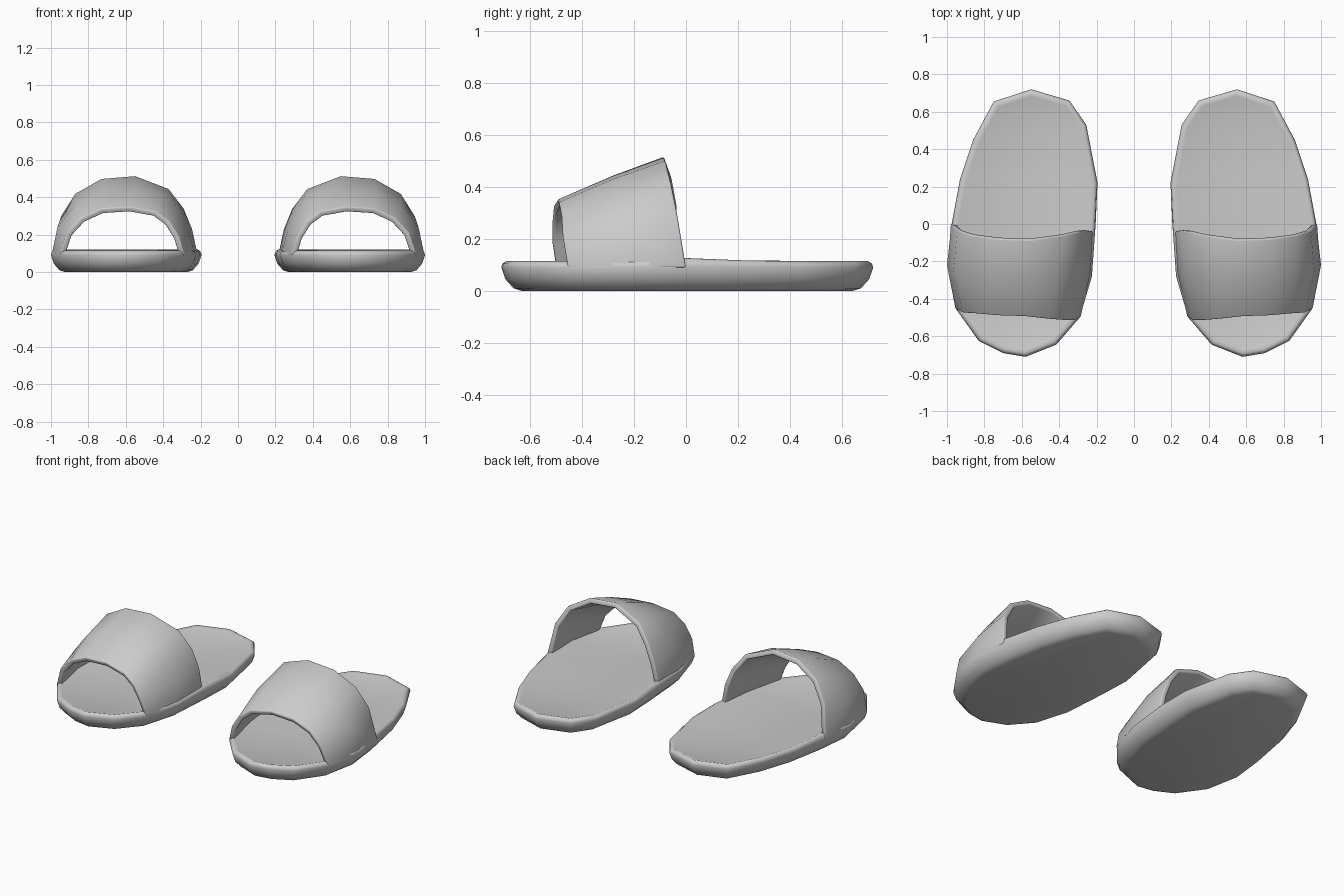
import bpy, bmesh, math
from mathutils import Vector

cube = bpy.data.objects.get("Cube")
if cube:
    bpy.data.objects.remove(cube, do_unlink=True)

grey = bpy.data.materials.new("soft_grey")
grey.use_nodes = True
colour = (0.6, 0.6, 0.6, 1)
grey.diffuse_color = colour
grey.node_tree.nodes["Principled BSDF"].inputs["Base Color"].default_value = colour

# Sole outline, clockwise from the heel tip: outer side, toe, inner side
OUTLINE = [(.55, .72), (.75, .655), (.86, .45), (.93, .24), (.975, 0), (1, -.22),
           (.955, -.45), (.83, -.625), (.7, -.69), (.58, -.71), (.415, -.645),
           (.29, -.5), (.225, -.28), (.205, 0), (.195, .22), (.255, .53), (.345, .66)]
# Sole edge section: inset from the outline, height
EDGE = [(.075, 0), (.045, .01), (.015, .045), (0, .09), (.005, .105), (.018, .114), (.035, .108)]

# Strap arches from inner side to outer side: x, y, z
FRONT = [(.285, -.5, .09), (.315, -.515, .19), (.365, -.515, .27), (.44, -.51, .325),
         (.58, -.495, .35), (.73, -.49, .34), (.84, -.48, .29), (.915, -.475, .21), (.955, -.455, .09)]
MIDDLE = [(.23, -.27, .09), (.265, -.27, .22), (.325, -.27, .34), (.41, -.27, .415),
          (.55, -.28, .443), (.73, -.28, .43), (.87, -.27, .36), (.965, -.25, .24), (.997, -.23, .09)]
REAR = [(.215, -.04, .09), (.245, -.035, .23), (.29, -.04, .34), (.37, -.06, .445),
        (.55, -.085, .515), (.73, -.08, .5), (.87, -.06, .42), (.945, -.035, .3), (.98, 0, .09)]


def inset_ring(points, distance):
    """Move a clockwise outline inwards by a distance."""
    ring = []
    for i, p in enumerate(points):
        p = Vector(p)
        before = (p - Vector(points[i - 1])).normalized()
        after = (Vector(points[(i + 1) % len(points)]) - p).normalized()
        tangent = (before + after).normalized()
        inward = Vector((tangent.y, -tangent.x))
        ring.append(p + inward * distance / max(tangent.dot(before), .5))
    return ring


def finish(bm, name, side, angle):
    """Place a part on one side, flipping it for the other shoe."""
    for v in bm.verts:
        v.co.x *= side
    bmesh.ops.recalc_face_normals(bm, faces=bm.faces[:])
    mesh = bpy.data.meshes.new(name)
    bm.to_mesh(mesh)
    bm.free()
    mesh.materials.append(grey)
    obj = bpy.data.objects.new(name, mesh)
    bpy.context.collection.objects.link(obj)
    bpy.ops.object.select_all(action='DESELECT')
    obj.select_set(True)
    bpy.context.view_layer.objects.active = obj
    bpy.ops.object.shade_smooth_by_angle(angle=math.radians(angle))
    return obj


def bridge(bm, rows, closed):
    """Join neighbouring rows of vertices with quads."""
    count = len(rows[0])
    for a, b in zip(rows, rows[1:]):
        for i in range(count if closed else count - 1):
            j = (i + 1) % count
            bm.faces.new((a[i], a[j], b[j], b[i]))


def make_sole(name, side):
    bm = bmesh.new()
    rows = []
    for distance, z in EDGE:
        row = []
        for p in inset_ring(OUTLINE, distance):
            # The top rises a little behind the strap
            rise = .012 * max(0, 1 - abs(p.y) / .3) if z > .1 else 0
            row.append(bm.verts.new((p.x, p.y, z + rise)))
        rows.append(row)
    bridge(bm, rows, True)
    bm.faces.new(rows[0])
    # Footbed made of strips across the foot
    top = rows[-1]
    bm.faces.new((top[0], top[1], top[-1]))
    for i in range(1, len(top) // 2):
        bm.faces.new((top[i], top[i + 1], top[-i - 1], top[-i]))
    finish(bm, name, side, 60)


def make_strap(name, side):
    bm = bmesh.new()
    bridge(bm, [[bm.verts.new(p) for p in arch] for arch in (FRONT, MIDDLE, REAR)], False)
    # Outward normals so that the thickness grows inwards
    bmesh.ops.recalc_face_normals(bm, faces=bm.faces[:])
    obj = finish(bm, name, side, 50)
    if sum(f.normal.z for f in obj.data.polygons) < 0:
        obj.data.flip_normals()
    shell = obj.modifiers.new("thickness", 'SOLIDIFY')
    shell.thickness = .03
    shell.offset = -1
    shell.use_even_offset = True
    rim = obj.modifiers.new("rounded_rim", 'BEVEL')
    rim.width = .007
    rim.segments = 2
    rim.limit_method = 'ANGLE'
    rim.angle_limit = math.radians(60)


for label, side in (("left", 1), ("right", -1)):
    make_sole(label + "_sole", side)
    make_strap(label + "_strap", side)
